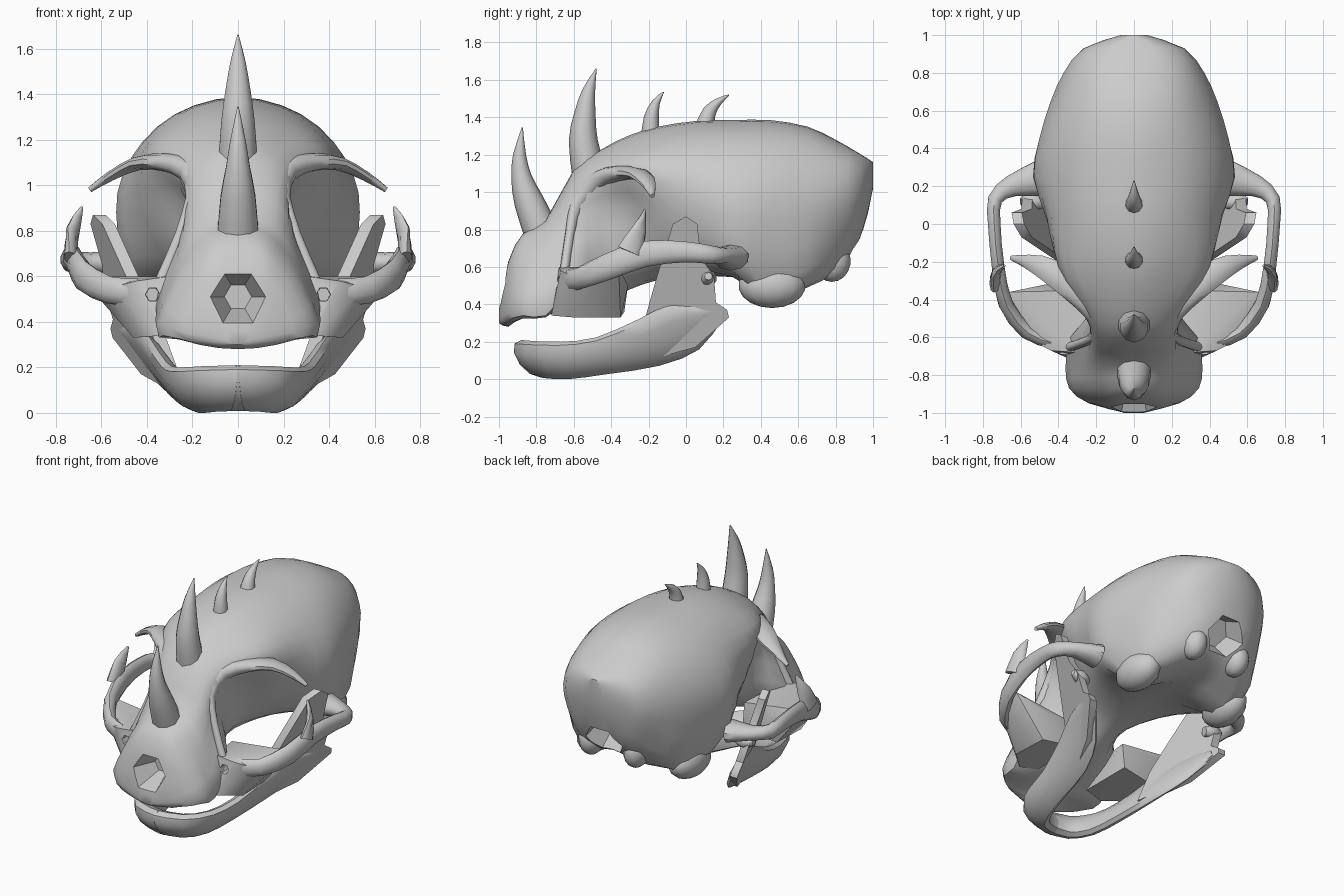
import bpy
import bmesh
from math import sin, cos, pi, radians
from mathutils import Vector, Matrix

if "Cube" in bpy.data.objects:
    bpy.data.objects.remove(bpy.data.objects["Cube"])

bone = bpy.data.materials.new("bone_grey")
bone.use_nodes = True
bone.diffuse_color = (0.6, 0.6, 0.6, 1)
bone.node_tree.nodes["Principled BSDF"].inputs["Base Color"].default_value = (0.6, 0.6, 0.6, 1)
parts = []


def finish(name, bm, mirrored=False):
    """Turn a bmesh into a named, coloured object, optionally mirrored in x."""
    bmesh.ops.recalc_face_normals(bm, faces=bm.faces)
    mesh = bpy.data.meshes.new(name)
    bm.to_mesh(mesh)
    bm.free()
    mesh.materials.append(bone)
    obj = bpy.data.objects.new(name, mesh)
    bpy.context.collection.objects.link(obj)
    if mirrored:
        obj.modifiers.new("mirror", "MIRROR").use_mirror_merge = False
    parts.append(obj)
    return obj


def spline(pts, steps, closed=False):
    """Smooth curve through points of any dimension."""
    n = len(pts)
    pick = (lambda i: pts[i % n]) if closed else (lambda i: pts[min(max(i, 0), n - 1)])
    out = []
    for i in range(n if closed else n - 1):
        a, b, c, d = (pick(i + k) for k in (-1, 0, 1, 2))
        for k in range(steps):
            t = k / steps
            out.append([0.5 * (2 * q + (r - p) * t + (2 * p - 5 * q + 4 * r - s) * t ** 2
                               + (3 * q - p - 3 * r + s) * t ** 3)
                        for p, q, r, s in zip(a, b, c, d)])
    return out if closed else out + [list(pts[-1])]


def loft(bm, rings):
    """Skin a row of equal rings and cap both ends."""
    loops = [[bm.verts.new(p) for p in ring] for ring in rings]
    for low, high in zip(loops, loops[1:]):
        for i in range(len(low)):
            j = (i + 1) % len(low)
            bm.faces.new((low[i], low[j], high[j], high[i]))
    bm.faces.new(loops[0])
    bm.faces.new(loops[-1])


def sweep(name, stations, lean=0, sides=10, mirrored=True):
    """Oval tube; a station is x, y, z, half height, half thickness."""
    path = spline(stations, 2)
    side = Vector((1, 0, 0))
    rings = []
    for i, (x, y, z, high, thick) in enumerate(path):
        ahead, behind = path[min(i + 1, len(path) - 1)], path[max(i - 1, 0)]
        along = (Vector(ahead[:3]) - Vector(behind[:3])).normalized()
        new = along.cross(Vector((0, 0, 1)))
        if new.length > 0.05:
            new.normalize()
            side = -new if i and new.dot(side) < 0 else new
        up = side.cross(along)
        ring = []
        for k in range(sides):
            a = 2 * pi * k / sides
            rise = high * cos(a)
            ring.append(Vector((x, y, z)) + up * rise + side * (thick * sin(a) + lean * rise))
        rings.append(ring)
    bm = bmesh.new()
    loft(bm, rings)
    return finish(name, bm, mirrored)


def ball(name, centre, radii):
    bm = bmesh.new()
    place = Matrix.Translation(centre) @ Matrix.Diagonal((*radii, 1))
    bmesh.ops.create_uvsphere(bm, u_segments=14, v_segments=9, radius=1, matrix=place)
    return finish(name, bm, True)


def carve(obj, centre, turn, wide, narrow, depth):
    """Cut a six-sided tapered pit into a part."""
    bm = bmesh.new()
    place = (Matrix.Translation(centre) @ Matrix.Rotation(radians(turn), 4, "X")
             @ Matrix.Rotation(radians(30), 4, "Z"))
    bmesh.ops.create_cone(bm, cap_ends=True, segments=6, radius1=wide, radius2=narrow,
                          depth=depth, matrix=place)
    cutter = finish("pit_cutter", bm)
    parts.remove(cutter)
    cutter.hide_render = True
    mod = obj.modifiers.new("pit", "BOOLEAN")
    mod.operation, mod.solver, mod.object = "DIFFERENCE", "EXACT", cutter
    bpy.context.view_layer.objects.active = obj
    bpy.ops.object.modifier_apply(modifier=mod.name)
    bpy.data.objects.remove(cutter)


# Braincase and muzzle: y, top z, four side points (x, z), bottom z
muzzle = [
    (-1, .37, .03, .365, .05, .355, .05, .34, .03, .31, .3),
    (-.95, .63, .1, .62, .16, .56, .22, .44, .22, .32, .28),
    (-.87, .78, .09, .77, .17, .71, .28, .54, .33, .34, .34),
    (-.75, .85, .1, .84, .19, .78, .29, .6, .35, .34, .37),
    (-.6, 1.12, .12, 1.09, .21, 1, .24, .82, .34, .5, .39),
    (-.45, 1.23, .16, 1.19, .27, 1.09, .21, .9, .2, .56, .42),
]
braincase = [
    (-.3, 1.305, .22, 1.24, .37, 1.12, .25, .92, .18, .62, .48),
    (-.15, 1.35, .25, 1.28, .42, 1.12, .37, .88, .22, .62, .53),
    (.05, 1.38, .26, 1.31, .44, 1.13, .46, .88, .32, .62, .55),
    (.25, 1.385, .28, 1.31, .47, 1.12, .535, .88, .44, .58, .55),
    (.45, 1.385, .27, 1.31, .45, 1.12, .5, .84, .37, .42, .55),
    (.65, 1.35, .24, 1.29, .4, 1.1, .44, .85, .35, .5, .55),
    (.8, 1.28, .2, 1.24, .33, 1.12, .37, .9, .24, .6, .6),
    (.93, 1.205, .15, 1.19, .25, 1.1, .26, .95, .16, .78, .74),
    (1, 1.16, .04, 1.15, .07, 1.1, .06, 1.05, .03, 1.03, 1.02),
]
rings = []
for y, top, *flank, bottom in spline(muzzle + braincase, 2):
    half = list(zip(flank[::2], flank[1::2]))
    ring = [(0, top)] + half + [(0, bottom)] + [(-x, z) for x, z in reversed(half)]
    rings.append([(x, y, z) for x, z in spline(ring, 3, closed=True)])
bm = bmesh.new()
loft(bm, rings)
skull = finish("skull", bm)
carve(skull, (0, -.94, .51), -90, .16, .06, .24)
carve(skull, (0, .88, .7), 53, .17, .1, .26)

# Lumps under the back of the skull
ball("ear_bulge", (.35, .46, .5), (.11, .18, .12))
ball("neck_joint", (.17, .78, .63), (.08, .1, .11))

# Upper jaw wedge that floors the eye socket
bm = bmesh.new()
for p in [(.33, -.72, .34), (.46, -.6, .33), (.45, -.35, .33), (.2, -.33, .36),
          (.2, -.7, .36), (.3, -.68, .6), (.44, -.67, .58), (.56, -.61, .55),
          (.66, -.45, .56), (.66, -.36, .6), (.42, -.31, .5), (.2, -.35, .54)]:
    bm.verts.new(p)
bmesh.ops.convex_hull(bm, input=bm.verts)
upper_jaw = finish("upper_jaw", bm)
carve(upper_jaw, (.375, -.7, .52), -90, .035, .03, .2)
upper_jaw.modifiers.new("mirror", "MIRROR").use_mirror_merge = False

# Cheek arch with its upright spike
sweep("cheek_arch", [
    (.44, -.63, .53, .06, .03), (.57, -.57, .54, .06, .04), (.68, -.42, .6, .07, .04),
    (.72, -.22, .67, .07, .035), (.74, .0, .68, .055, .035), (.735, .13, .665, .05, .04),
    (.65, .2, .66, .045, .06), (.5, .24, .65, .07, .1)])
sweep("cheek_spike", [
    (.735, -.3, .68, .07, .03), (.725, -.25, .8, .045, .022), (.685, -.22, .905, .006, .006)])

# Eye socket rim running into the brow spike
sweep("brow_ridge", [
    (.34, -.65, .57, .03, .025), (.25, -.62, .78, .03, .025), (.2, -.58, .94, .04, .03),
    (.22, -.48, 1.06, .05, .04), (.32, -.36, 1.1, .04, .06), (.44, -.25, 1.095, .03, .07),
    (.56, -.2, 1.04, .022, .04), (.65, -.18, .98, .012, .012)])

# Lower jaw body, a V in plan
sweep("lower_jaw", [
    (-.02, -.83, .11, .1, .08), (.13, -.79, .105, .1, .075), (.22, -.65, .1, .1, .06),
    (.27, -.45, .125, .1, .055), (.33, -.2, .195, .13, .05), (.41, 0, .28, .13, .04),
    (.5, .17, .35, .04, .03)], lean=.5)

# Upright jaw branch, a plate flaring outward to the top and rear
outline = [(-.24, .09), (.05, .17), (.23, .33), (.22, .37), (.16, .41), (.15, .55), (.08, .65),
           (.06, .83), (0, .87), (-.07, .83), (-.17, .5), (-.22, .32)]
bm = bmesh.new()
loft(bm, [[(.325 + .33 * z + .4 * y + offset, y, z) for y, z in outline]
          for offset in (-.03, .025)])
bmesh.ops.triangulate(bm, faces=[f for f in bm.faces if len(f.verts) > 4])
finish("jaw_branch", bm, True)
sweep("jaw_hinge", [(.48, .11, .53, .03, .03), (.54, .12, .54, .045, .045), (.6, .12, .55, .02, .02)])

# Horns along the midline: y, z, radius
horns = {
    "nose_horn": [(-.77, .78, .095), (-.84, .95, .08), (-.88, 1.08, .055), (-.89, 1.2, .035),
                  (-.875, 1.345, .003)],
    "brow_horn": [(-.52, 1.1, .09), (-.55, 1.28, .077), (-.54, 1.42, .057), (-.52, 1.54, .035),
                  (-.48, 1.66, .003)],
    "crown_horn": [(-.19, 1.3, .05), (-.185, 1.4, .04), (-.16, 1.48, .022), (-.12, 1.535, .003)],
    "rear_horn": [(.1, 1.35, .05), (.125, 1.43, .037), (.175, 1.485, .02), (.23, 1.52, .003)],
}
for name, path in horns.items():
    sweep(name, [(0, y, z, r, r) for y, z, r in path], mirrored=False)

# Smooth shading with sharp creases kept
bpy.ops.object.select_all(action="DESELECT")
for obj in parts:
    obj.select_set(True)
bpy.context.view_layer.objects.active = skull
bpy.ops.object.shade_smooth_by_angle(angle=radians(45))
